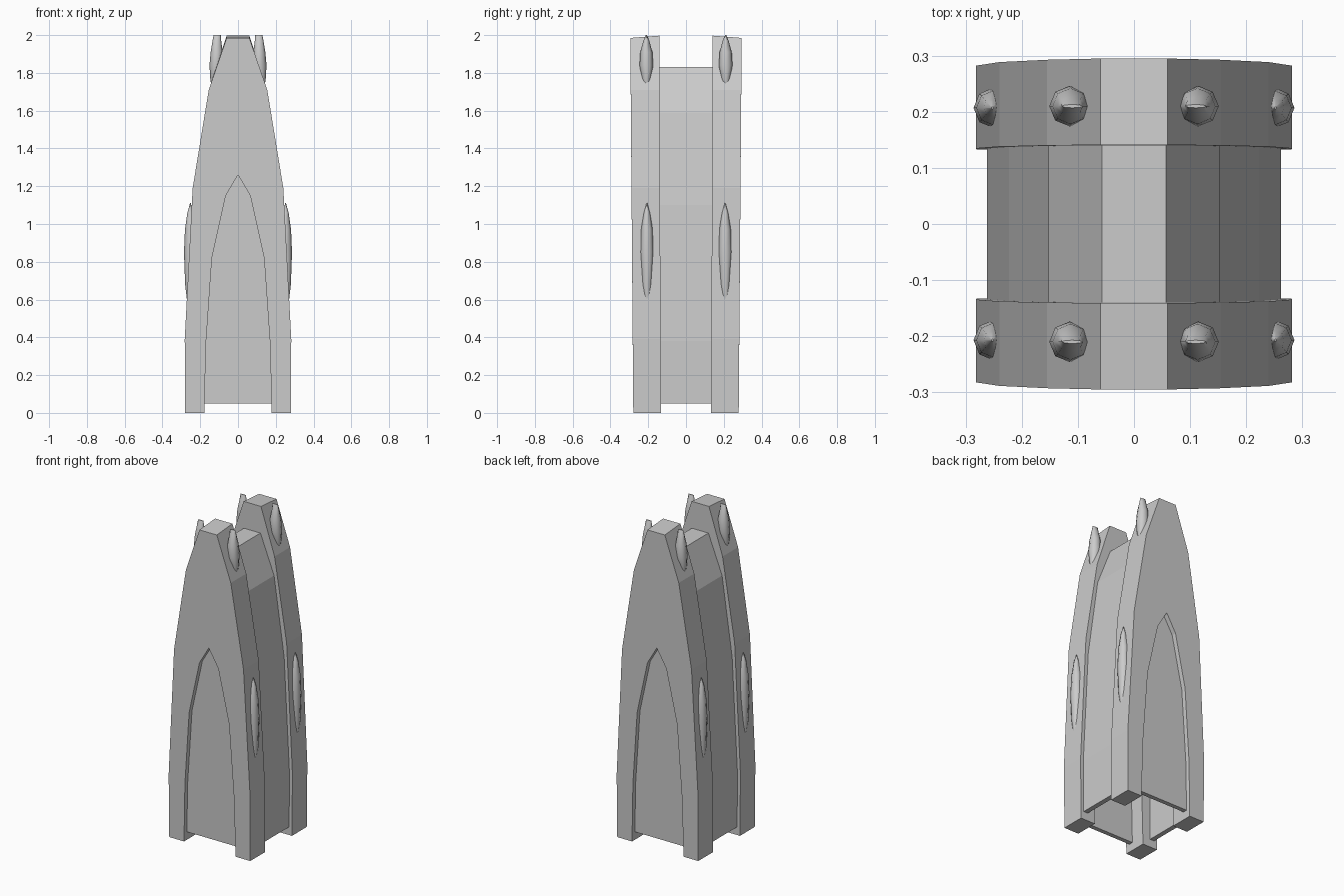
import bpy, bmesh, math

if "Cube" in bpy.data.objects:
    bpy.data.objects.remove(bpy.data.objects["Cube"])

# Half profiles (x, z), bottom to top
OUTER = [(0.28, 0.005), (0.282, 0.39), (0.24, 1.19), (0.155, 1.71), (0.06, 1.985)]
ARCH = [(0.178, 0.005), (0.17, 0.36), (0.138, 0.82), (0.065, 1.15)]
CORE = [(0.26, 0.05), (0.262, 0.38), (0.223, 1.10), (0.152, 1.59), (0.057, 1.83)]
APEX = (0.0, 1.26)


def mirrored(half):
    """Right side going up, then left side coming down."""
    return half + [(-x, z) for x, z in reversed(half)]


def make_object(name, bm):
    bmesh.ops.recalc_face_normals(bm, faces=bm.faces)
    me = bpy.data.meshes.new(name)
    bm.to_mesh(me)
    bm.free()
    ob = bpy.data.objects.new(name, me)
    bpy.context.collection.objects.link(ob)
    return ob


def prism(name, pts, inner, outer):
    """Extrude an xz outline between two y functions of z."""
    bm = bmesh.new()
    a = [bm.verts.new((x, inner(z), z + (0.012 if z > 1.9 else 0))) for x, z in pts]
    b = [bm.verts.new((x, outer(z), z)) for x, z in pts]
    bm.faces.new(a)
    bm.faces.new(b[::-1])
    n = len(pts)
    for i in range(n):
        j = (i + 1) % n
        bm.faces.new((a[i], b[i], b[j], a[j]))
    return make_object(name, bm)


def spike(name, rings, y, side):
    """Eight-sided pointed stud; rings are (centre x, z, radius x, radius y)."""
    bm = bmesh.new()
    loops = []
    for cx, z, rx, ry in rings:
        loops.append([bm.verts.new((side * cx + rx * math.cos(k * math.pi / 4),
                                    y + ry * math.sin(k * math.pi / 4), z))
                      for k in range(8)])
    for lo, hi in zip(loops, loops[1:]):
        for k in range(8):
            j = (k + 1) % 8
            bm.faces.new((lo[k], lo[j], hi[j], hi[k]))
    bm.faces.new(loops[0][::-1])
    bm.faces.new(loops[-1])
    for f in bm.faces:
        f.smooth = len(f.verts) == 4
    return make_object(name, bm)


# Hollow core: outer skin and inner skin of the arched tunnel
core_inner = [(x - 0.03, z if z < 0.1 else z - 0.02) for x, z in CORE]
left_to_right = [(-x, z) for x, z in core_inner] + core_inner[::-1]
prism("core_shell", mirrored(CORE) + left_to_right,
      lambda z: -0.142, lambda z: 0.142)
for v in bpy.data.objects["core_shell"].data.vertices:
    v.co.z = min(v.co.z, 1.83)

LOW = [(0.262, 0.56, 0.004, 0.004), (0.256, 0.68, 0.024, 0.026),
       (0.25, 0.85, 0.036, 0.036), (0.25, 0.97, 0.031, 0.031),
       (0.252, 1.06, 0.016, 0.016), (0.252, 1.11, 0.002, 0.002)]
HIGH = [(0.135, 1.72, 0.004, 0.004), (0.122, 1.77, 0.025, 0.025),
        (0.115, 1.84, 0.036, 0.036), (0.113, 1.91, 0.032, 0.032),
        (0.112, 1.97, 0.023, 0.016), (0.11, 2.0, 0.019, 0.003)]

for s, label in ((-1, "front"), (1, "back")):
    # Arched end slab standing on two feet
    frame = (OUTER + [(-x, z) for x, z in OUTER[::-1]]
             + [(-x, z) for x, z in ARCH] + [APEX] + ARCH[::-1])
    prism(label + "_slab", frame,
          lambda z: s * (0.133 + 0.004 * z), lambda z: s * (0.279 + 0.008 * z))
    # Recessed arch panel
    panel = [(x, max(z, 0.05)) for x, z in ARCH]
    prism(label + "_arch_panel", panel + [APEX] + [(-x, z) for x, z in panel[::-1]],
          lambda z: s * 0.225, lambda z: s * (0.252 + 0.006 * z))
    # Studs on both flanks
    for side, sl in ((-1, "left"), (1, "right")):
        spike(f"{label}_{sl}_lower_stud", LOW, s * 0.207, side)
        spike(f"{label}_{sl}_upper_stud", HIGH, s * 0.21, side)

# Set the lowest foot vertices on the floor
for ob in bpy.data.objects:
    if ob.name.endswith("_slab"):
        for v in ob.data.vertices:
            if v.co.z < 0.01:
                v.co.z = 0.0
